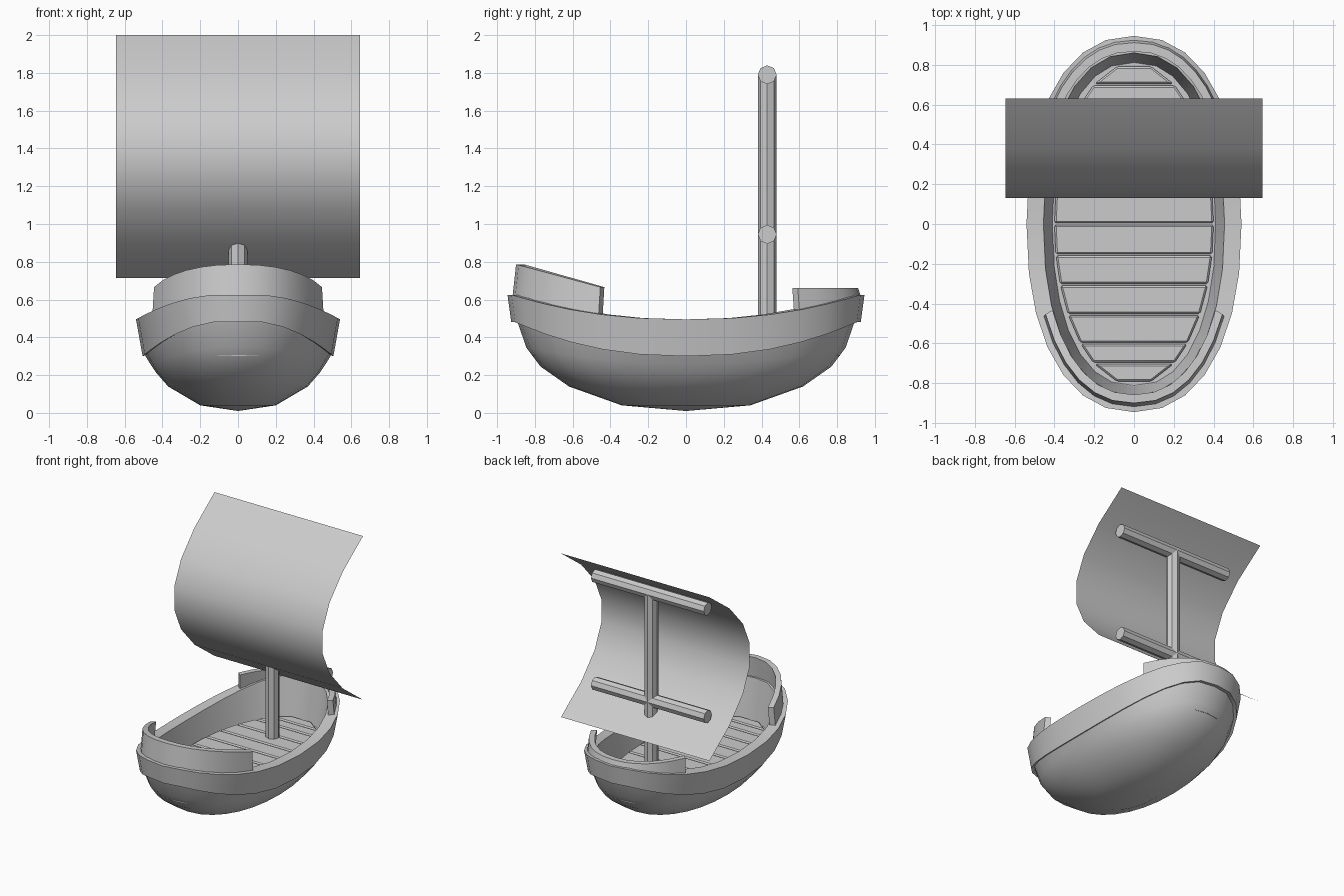
import bpy, bmesh
from math import sin, cos, pi, radians, copysign
from mathutils import Matrix

cube = bpy.data.objects.get("Cube")
if cube:
    bpy.data.objects.remove(cube)

grey = bpy.data.materials.new("plain_grey")
grey.use_nodes = True
COLOUR = (0.6, 0.6, 0.6, 1)
grey.diffuse_color = COLOUR
grey.node_tree.nodes["Principled BSDF"].inputs["Base Color"].default_value = COLOUR

SEGMENTS = 28


def finish(name, bm, angle=40, fix_normals=True):
    if fix_normals:
        bmesh.ops.recalc_face_normals(bm, faces=bm.faces)
    mesh = bpy.data.meshes.new(name)
    bm.to_mesh(mesh)
    bm.free()
    mesh.materials.append(grey)
    for face in mesh.polygons:
        face.use_smooth = True
    mesh.set_sharp_from_angle(angle=radians(angle))
    obj = bpy.data.objects.new(name, mesh)
    bpy.context.collection.objects.link(obj)
    return obj


def outline(a, rx, ry):
    """Point on the slightly squared oval that the whole boat follows."""
    power = lambda v: copysign(abs(v) ** 0.89, v)
    return rx * power(cos(a)), ry * power(sin(a))


def sheer_ring(bm, rx, ry, z_mid, z_end):
    """Oval ring that rises from amidships to both ends."""
    ring = []
    for i in range(SEGMENTS):
        a = 2 * pi * i / SEGMENTS
        rise = min(1, 1.06 * sin(a) ** 2)
        ring.append(bm.verts.new((*outline(a, rx, ry), z_mid + (z_end - z_mid) * rise)))
    return ring


def bridge(bm, first, second, closed=True):
    count = len(first)
    for i in range(count if closed else count - 1):
        j = (i + 1) % count
        bm.faces.new((first[i], first[j], second[j], second[i]))


def shell(name, rows, cap_last=False, keel=None):
    bm = bmesh.new()
    rings = [sheer_ring(bm, *row) for row in rows]
    for lower, upper in zip(rings, rings[1:]):
        bridge(bm, lower, upper)
    if keel is not None:
        tip = bm.verts.new((0, 0, keel))
        for i in range(SEGMENTS):
            bm.faces.new((tip, rings[0][(i + 1) % SEGMENTS], rings[0][i]))
    if cap_last:
        bm.faces.new(rings[-1])
    return finish(name, bm)


# Rounded lower hull: half width, half length, height amidships, height at ends
shell("hull", [(0.2, 0.34, 0.04, 0.04), (0.37, 0.62, 0.14, 0.14),
               (0.435, 0.77, 0.215, 0.245), (0.465, 0.845, 0.26, 0.345),
               (0.495, 0.895, 0.31, 0.49)], keel=0.01)

# Flared upper band with its rim, inner wall and the floor under the planks
shell("gunwale", [(0.49, 0.89, 0.305, 0.485), (0.505, 0.925, 0.3, 0.48),
                  (0.54, 0.945, 0.495, 0.625), (0.455, 0.86, 0.495, 0.625),
                  (0.41, 0.815, 0.3, 0.3)], cap_last=True)


def deck_width(y):
    return 0.4 * max(0, 1 - (y / 0.81) ** 2) ** 0.5


# Deck planks, each tapered to the boat's outline
edges = [0, 0.155, 0.305, 0.455, 0.6, 0.7, 0.795]
for side in (-1, 1):
    for n, (near, far) in enumerate(zip(edges, edges[1:])):
        y0, y1 = near + 0.004, far - 0.004
        w0, w1 = deck_width(y0), deck_width(y1)
        bm = bmesh.new()
        corners = [(-w0, y0), (w0, y0), (w1, y1), (-w1, y1)]
        face = bm.faces.new([bm.verts.new((x, side * y, 0.29)) for x, y in corners])
        top = bmesh.ops.extrude_face_region(bm, geom=[face])["geom"]
        bmesh.ops.translate(bm, vec=(0, 0, 0.04),
                            verts=[v for v in top if isinstance(v, bmesh.types.BMVert)])
        bmesh.ops.bevel(bm, geom=bm.edges[:], offset=0.009, segments=1, affect="EDGES")
        finish(f"deck_plank_{'front' if side < 0 else 'back'}_{n + 1}", bm, 30)


def raised_rail(name, side, start, outer, inner, lean, top):
    """Curved wall standing on the rim at one end of the boat."""
    bm = bmesh.new()
    steps = 12
    loops = []
    for i in range(steps + 1):
        a = side * (start + (pi - 2 * start) * i / steps)
        base = 0.49 + 0.13 * sin(a) ** 2
        xo, yo = outline(a, *outer)
        xi, yi = outline(a, *inner)
        z = top(abs(yo))
        section = [(xo, yo, base), (xo * lean, yo * lean, z),
                   (xi * lean, yi * lean, z), (xi, yi, base)]
        loops.append([bm.verts.new(p) for p in section])
    for first, second in zip(loops, loops[1:]):
        bridge(bm, first, second)
    bm.faces.new(loops[0])
    bm.faces.new(loops[-1])
    finish(name, bm)


raised_rail("front_rail", -1, radians(27.6), (0.505, 0.918), (0.465, 0.875), 0.98,
            lambda y: 0.665 + (y - 0.46) * 0.265)
raised_rail("back_rail", 1, radians(38), (0.515, 0.925), (0.475, 0.88), 0.985,
            lambda y: 0.66)


def pole(name, length, location, rotation=Matrix()):
    bm = bmesh.new()
    bmesh.ops.create_cone(bm, cap_ends=True, segments=8, radius1=0.05, radius2=0.05,
                          depth=length, matrix=Matrix.Translation(location) @ rotation)
    finish(name, bm, 30)


# Mast and the two cross yards
MAST_Y = 0.43
pole("mast", 1.48, (0, MAST_Y, 1.05))
for name, z in (("upper_yard", 1.79), ("lower_yard", 0.945)):
    pole(name, 0.98, (0, MAST_Y, z), Matrix.Rotation(pi / 2, 4, "Y"))

# Thin sail, billowing forward
bm = bmesh.new()
sides = {-1: [], 1: []}
PANELS = 7
for i in range(PANELS + 1):
    t = 2 * i / PANELS - 1
    for s, column in sides.items():
        column.append(bm.verts.new((s * 0.645, 0.12 + 0.51 * t * t, 1.357 + 0.643 * t)))
bridge(bm, sides[1], sides[-1], closed=False)
bmesh.ops.recalc_face_normals(bm, faces=bm.faces)
bm.normal_update()
if sum(f.normal.y for f in bm.faces) > 0:
    bmesh.ops.reverse_faces(bm, faces=bm.faces)
finish("sail", bm, 60, fix_normals=False)
